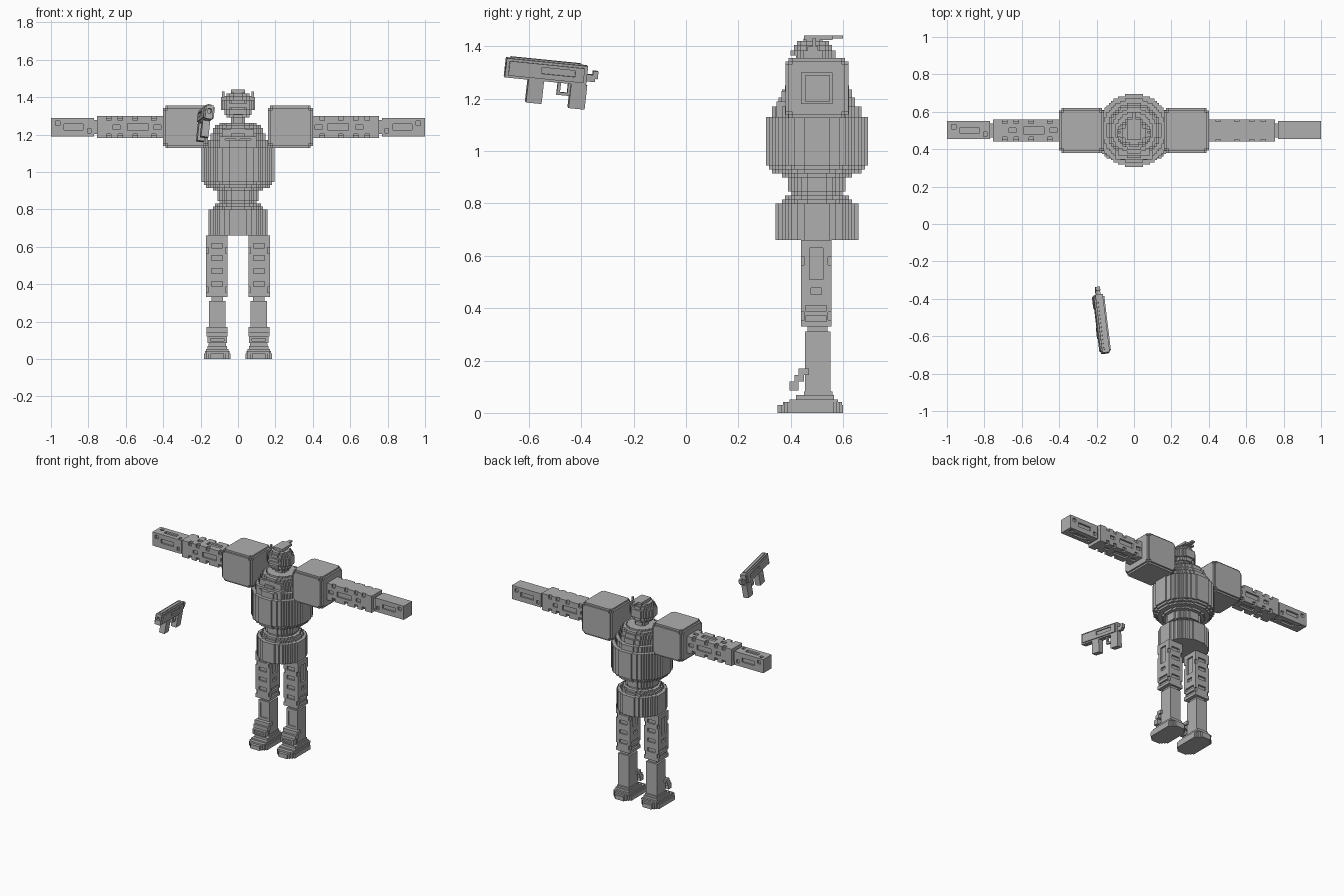
import bpy
import bmesh
import math

cube = bpy.data.objects.get("Cube")
if cube:
    bpy.data.objects.remove(cube, do_unlink=True)

grey = bpy.data.materials.new("plain grey")
grey.use_nodes = True
tone = (0.43, 0.43, 0.43, 1)
grey.diffuse_color = tone
grey.node_tree.nodes["Principled BSDF"].inputs["Base Color"].default_value = tone

CELL = 0.0122
DEEP = 0.012


def add(x, y, z):
    return (True, (x, y, z))


def cut(x, y, z):
    return (False, (x, y, z))


def build(name, ops, flip=False):
    """Combine added and cut boxes into one shell of square-edged faces."""
    if flip:
        ops = [(keep, ((-x[1], -x[0]), y, z)) for keep, (x, y, z) in ops]
    ops = [(k, [tuple(round(v, 4) for v in span) for span in box]) for k, box in ops]
    axes = [sorted({v for _, box in ops for v in box[a]}) for a in range(3)]
    index = [{v: i for i, v in enumerate(axis)} for axis in axes]
    solid = set()
    for keep, box in ops:
        rx, ry, rz = [range(index[a][box[a][0]], index[a][box[a][1]]) for a in range(3)]
        cells = {(i, j, k) for i in rx for j in ry for k in rz}
        solid = solid | cells if keep else solid - cells
    bm = bmesh.new()
    verts = {}

    def vert(key):
        if key not in verts:
            verts[key] = bm.verts.new([axes[a][key[a]] for a in range(3)])
        return verts[key]

    for cell in solid:
        for a in range(3):
            for side in (0, 1):
                near = list(cell)
                near[a] += 2 * side - 1
                if tuple(near) in solid:
                    continue
                b, c = (a + 1) % 3, (a + 2) % 3
                ring = []
                for u, v in ((0, 0), (1, 0), (1, 1), (0, 1)):
                    key = list(cell)
                    key[a] += side
                    key[b] += u
                    key[c] += v
                    ring.append(vert(tuple(key)))
                bm.faces.new(ring if side else ring[::-1])
    mesh = bpy.data.meshes.new(name)
    bm.to_mesh(mesh)
    bm.free()
    mesh.materials.append(grey)
    obj = bpy.data.objects.new(name, mesh)
    bpy.context.collection.objects.link(obj)
    return obj


def disc(radius, z, cy=0.5):
    """A round slab with a stair-stepped outline."""
    rows = round(radius / CELL)
    out = []
    for j in range(-rows, rows):
        off = (j + 0.5) / rows
        half = max(1, round(rows * math.sqrt(1 - off * off))) * CELL
        out.append(add((-half, half), (cy + j * CELL, cy + (j + 1) * CELL), z))
    return out


def stack(start, layers, cy=0.5):
    ops = []
    for radius, top in layers:
        ops += disc(radius, (start, top), cy)
        start = top
    return ops


def rounded(x, y, z, step):
    """A box with two steps along each edge."""
    ops = []
    for ins in ((0, 2, 2), (2, 0, 2), (2, 2, 0), (1, 1, 1), (0, 1, 2), (1, 0, 2), (2, 1, 0),
                (0, 2, 1), (1, 2, 0), (2, 0, 1)):
        ops.append(add(*[(s[0] + i * step, s[1] - i * step) for s, i in zip((x, y, z), ins)]))
    return ops


def slots(body, axis, a, b, ends=(0, 1)):
    """Shallow recesses on opposite faces of a box."""
    out = []
    for end in ends:
        face = body[axis][end]
        spans = [a, b]
        spans.insert(axis, (face, face + DEEP) if end == 0 else (face - DEEP, face))
        out.append(cut(*spans))
    return out


def around(mid, half):
    return (mid - half, mid + half)


# Torso and hips
build("torso", stack(0.90, [(.14, .915), (.165, .93), (.185, .945), (.2, 1.13), (.175, 1.15),
                            (.165, 1.17), (.15, 1.205), (.14, 1.235), (.122, 1.25), (.1, 1.262)]))
build("waist", stack(0.82, [(.098, .845), (.11, .90)]))
build("hips", stack(0.66, [(.155, .80), (.14, .815), (.122, .83)]))
build("chest_plate", [add((-.1, .1), (.345, .5), (1.13, 1.19)), add((-.085, .085), (.365, .5), (1.19, 1.23)),
                      cut((-.07, -.012), (.345, .357), (1.145, 1.175)),
                      cut((.012, .07), (.345, .357), (1.145, 1.175))])
build("neck", disc(.037, (1.25, 1.31)))

# Head with face recess, crest and ear rods
head = stack(1.29, [(.06, 1.305), (.073, 1.33), (.085, 1.385), (.073, 1.405), (.06, 1.42), (.037, 1.43)], .485)
head += [cut((-.05, .05), (.38, .42), (1.345, 1.365)), cut((-.035, .035), (.38, .42), (1.31, 1.33))]
build("head", head)
build("crest", [add((-.037, .037), (.45, .56), (1.425, 1.441)), add((-.012, .012), (.55, .60), (1.43, 1.441))])

for side, flip in (("left", False), ("right", True)):
    build(side + "_ear_rod", [add((.073, .09), around(.485, .02), (1.33, 1.40)),
                              add((.073, .085), around(.49, .006), (1.40, 1.43))], flip)

    # Shoulder and arm
    build(side + "_shoulder", rounded((.16, .4), (.38, .62), (1.127, 1.355), DEEP), flip)
    arm = ((.4, .755), (.44, .56), (1.18, 1.30))
    ops = [add(*arm), add((.755, .77), around(.5, .037), around(1.24, .037))]
    faces = [(1, 1.24, (0, 1)), (2, .5, (0, 1) if flip else (0,))]
    for axis, mid, ends in faces:
        ops += slots(arm, axis, (.48, .59), around(mid, .018), ends)
        for x in (.43, .65):
            ops += slots(arm, axis, around(x, .018), around(mid, .012), ends)
        for x in (.45, .55, .63, .69):
            for edge in (mid - .048, mid + .048):
                ops += slots(arm, axis, around(x, .012), around(edge, .012), ends)
    build(side + "_upper_arm", ops, flip)
    fore = ((.77, 1.0), (.455, .55), (1.19, 1.288))
    ops = [add(*fore)]
    for axis, mid, ends in ((1, 1.24, (0, 1)), (2, .5, (0, 1) if flip else (0,))):
        ops += slots(fore, axis, (.83, .93), around(mid, .015), ends)
        ops += slots(fore, axis, around(.965, .012), around(mid + .02, .012), ends)
        ops += slots(fore, axis, around(.795, .01), around(mid - .02, .012), ends)
    build(side + "_forearm", ops, flip)

    # Thigh with recessed vents and grooves
    leg = ((.055, .17), (.44, .555), (.33, .66))
    ops = [add(*leg)]
    for z in (.605, .54, .47, .40):
        ops += slots(leg, 1, around(.112, .03), around(z, .013))
    ops += slots(leg, 0, around(.497, .026), (.51, .63))
    ops += slots(leg, 0, around(.497, .02), around(.465, .012))
    for z in (.36, .40):
        ops += slots(leg, 0, around(.497, .04), around(z, .01))
    for z in (.37, .58):
        for x in (.061, .164):
            ops += slots(leg, 1, around(x, .006), around(z, .015))
    build(side + "_thigh", ops, flip)

    # Shin and ankle guard
    build(side + "_shin", [add((.068, .155), (.455, .552), (.03, .31)),
                           add((.08, .143), (.465, .54), (.31, .33)),
                           cut((.085, .138), (.455, .46), (.19, .29))], flip)
    guard = [add((.055, .168), (.43, .47), (.145, .17)), add((.055, .168), (.415, .45), (.12, .145)),
             add((.06, .163), (.395, .43), (.085, .12)), cut((.075, .148), (.395, .405), (.095, .11))]
    build(side + "_ankle_guard", guard, flip)

    # Foot in rising steps with clipped sole corners
    ops = []
    low = 0
    for front, back, inset, top in ((.35, .60, 0, .03), (.37, .595, .005, .042), (.395, .58, .01, .052),
                                    (.42, .565, .018, .068), (.45, .56, .024, .082)):
        ops.append(add((.04 + inset, .182 - inset), (front, back), (low, top)))
        low = top
    for n in (1, 2, 3):
        w = n * DEEP
        for x in ((.04, .04 + w), (.182 - w, .182)):
            ops.append(cut(x, (.35, .35 + (4 - n) * DEEP), (0, .042)))
            ops.append(cut(x, (.60 - (4 - n) * DEEP, .60), (0, .042)))
    build(side + "_foot", ops, flip)

# Floating sidearm
gun = [add((-.02, .02), (-.157, .157), (-.037, .037)), add((-.028, .028), (-.145, .145), (-.028, .028)),
       add((-.01, .01), (-.14, .13), (.037, .043)),
       cut((-.01, .01), (-.157, -.13), (-.005, .018)),
       add((-.02, .02), (-.065, -.005), (-.125, -.037)),
       add((-.02, .02), (.10, .162), (-.13, -.037)),
       add((-.008, .008), (.05, .10), (-.085, -.037)),
       cut((-.008, .008), (.062, .09), (-.074, -.037)),
       add((-.012, .012), (.157, .19), (-.022, .005)), add((-.012, .012), (.18, .2), (-.01, .02))]
for x in ((-.028, -.02), (.02, .028)):
    gun.append(cut(x, (-.02, .11), (-.008, .016)))
sidearm = build("sidearm", gun)
sidearm.location = (-.172, -.535, 1.305)
sidearm.rotation_euler = (-.1, .12, .11)
